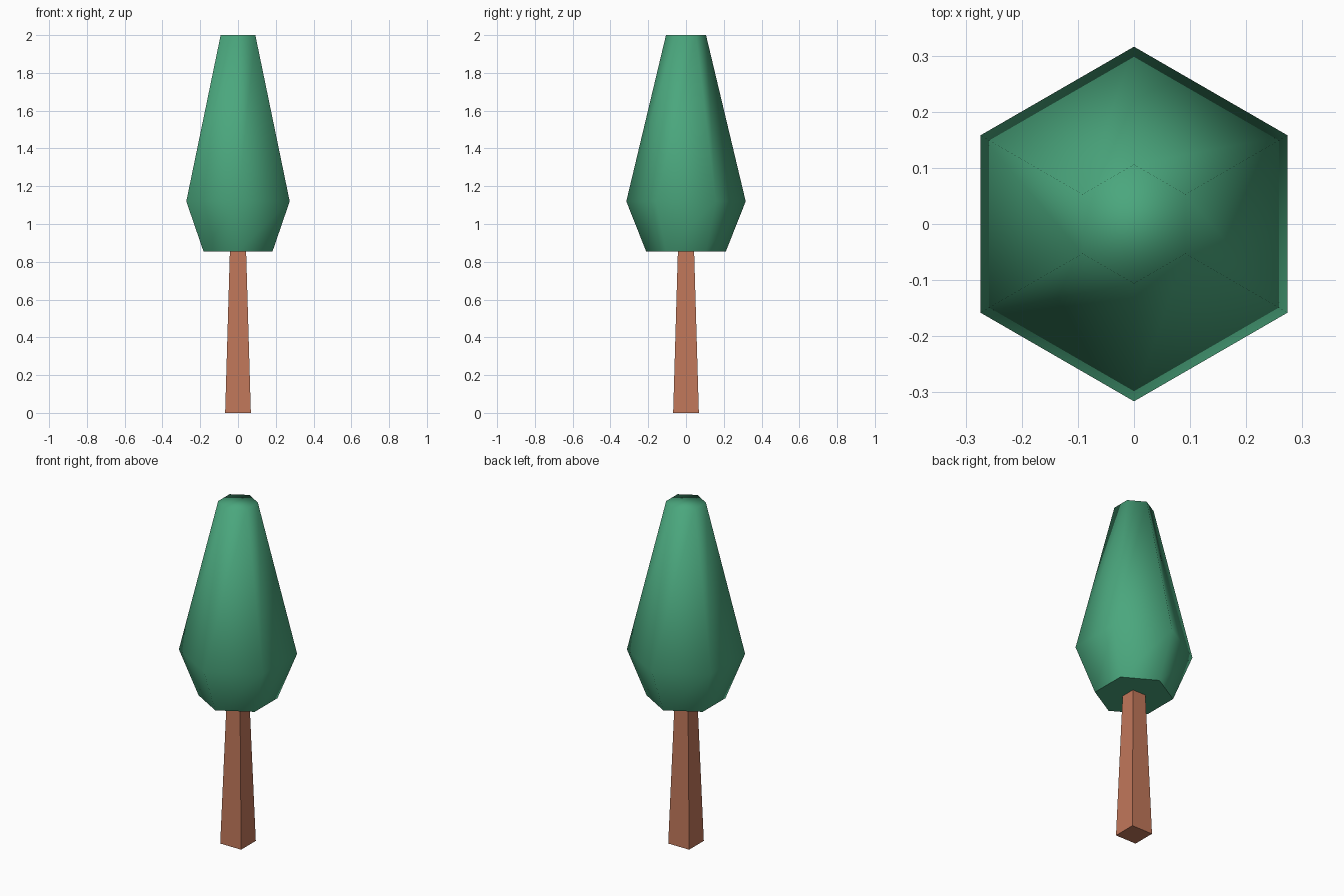
import bpy, bmesh, math

if "Cube" in bpy.data.objects:
    bpy.data.objects.remove(bpy.data.objects["Cube"])


def material(name, rgb):
    m = bpy.data.materials.new(name)
    m.diffuse_color = (*rgb, 1)
    m.use_nodes = True
    m.node_tree.nodes["Principled BSDF"].inputs["Base Color"].default_value = m.diffuse_color
    return m


def loft(name, sides, turn, rings, mat, smooth=False):
    """Closed prism through (radius, z) rings; the bottom cap stays flat."""
    bm = bmesh.new()
    loops = []
    for r, z in rings:
        loops.append([bm.verts.new((r * math.cos(turn + math.tau * i / sides),
                                    r * math.sin(turn + math.tau * i / sides), z))
                      for i in range(sides)])
    for a, b in zip(loops, loops[1:]):
        for i in range(sides):
            j = (i + 1) % sides
            bm.faces.new((a[i], a[j], b[j], b[i]))
    bottom = bm.faces.new(loops[0][::-1])
    bm.faces.new(loops[-1])
    for f in bm.faces:
        f.smooth = smooth
    bottom.smooth = False
    for e in bottom.edges:
        e.smooth = False
    me = bpy.data.meshes.new(name)
    bm.to_mesh(me)
    bm.free()
    me.materials.append(mat)
    ob = bpy.data.objects.new(name, me)
    bpy.context.collection.objects.link(ob)
    return ob


green = material("leaf green", (0.069, 0.385, 0.206))
brown = material("bark brown", (0.53, 0.185, 0.102))

# Tapered square trunk
root2 = math.sqrt(2)
loft("trunk", 4, math.pi / 4, [(0.068 * root2, 0), (0.043 * root2, 0.855)], brown)

# Hexagonal smooth-shaded foliage with corners on the y axis
loft("foliage", 6, math.pi / 2, [(0.211, 0.855), (0.316, 1.12), (0.106, 2.0)], green, True)
